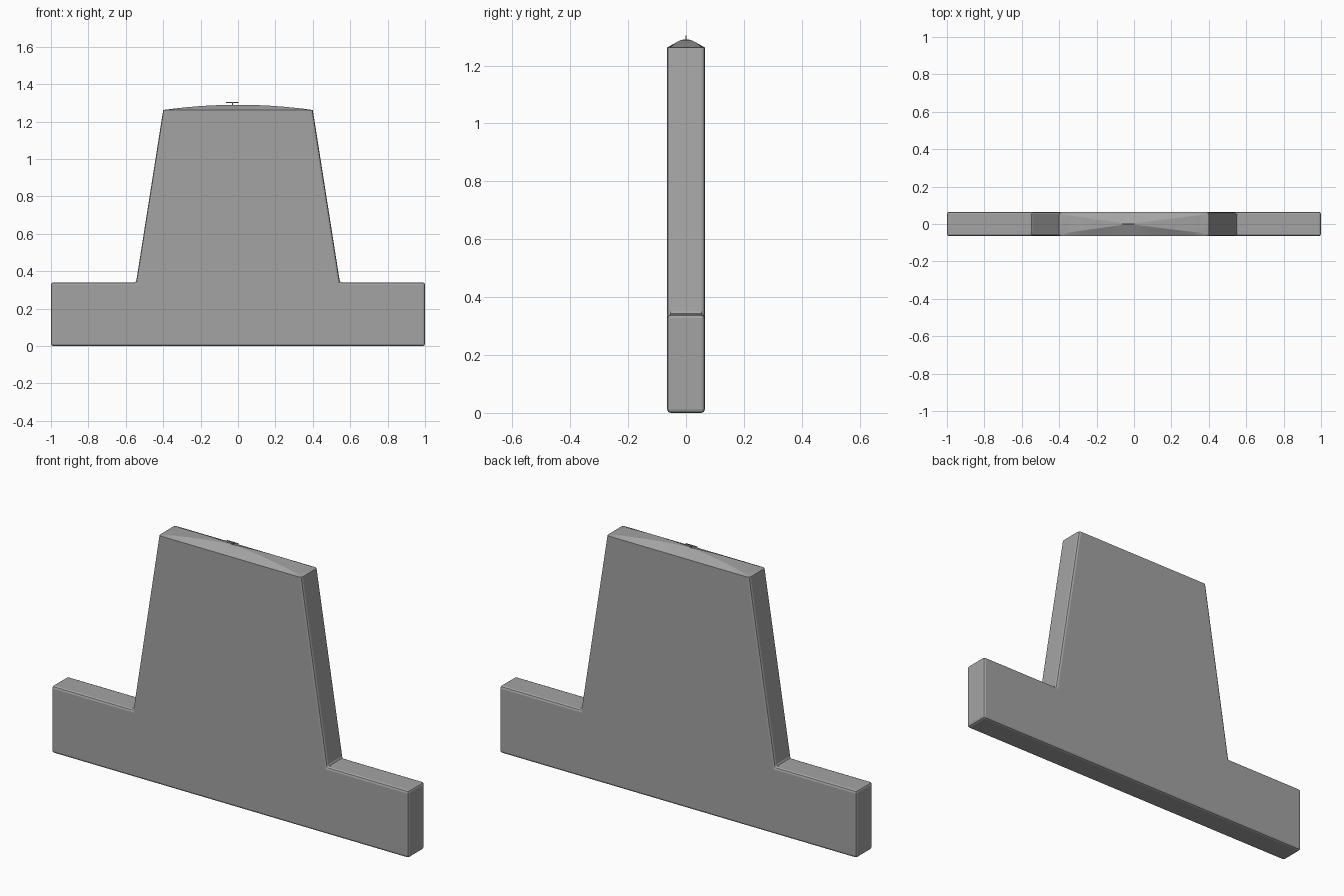
import bpy
import bmesh

if "Cube" in bpy.data.objects:
    bpy.data.objects.remove(bpy.data.objects["Cube"])

HALF_Y = 0.065      # half thickness of the board
TOP_Z = 1.262       # height of the upper corners
PEAK_Z = 1.29       # crown of the arched top
PINCH_X = -0.03     # where the arched top pinches to a point
BEVEL = 0.012

grey = bpy.data.materials.new("mid_grey")
grey.diffuse_color = (0.37, 0.37, 0.37, 1)
grey.use_nodes = True
grey.node_tree.nodes["Principled BSDF"].inputs["Base Color"].default_value = grey.diffuse_color


def make_object(name, bm):
    bmesh.ops.remove_doubles(bm, verts=bm.verts, dist=0.0002)
    mesh = bpy.data.meshes.new(name)
    bm.to_mesh(mesh)
    bm.free()
    mesh.materials.append(grey)
    obj = bpy.data.objects.new(name, mesh)
    bpy.context.collection.objects.link(obj)
    return obj


# Board: wide foot with a tapered upright, extruded and bevelled
right = [(1, 0), (1, 0.34), (0.545, 0.34), (0.4, TOP_Z)]
outline = right + [(-x, z) for x, z in reversed(right)]
bm = bmesh.new()
face = bm.faces.new([bm.verts.new((x, -HALF_Y, z)) for x, z in outline])
ext = bmesh.ops.extrude_face_region(bm, geom=[face])
moved = [g for g in ext["geom"] if isinstance(g, bmesh.types.BMVert)]
bmesh.ops.translate(bm, verts=moved, vec=(0, 2 * HALF_Y, 0))
bmesh.ops.recalc_face_normals(bm, faces=bm.faces)
edges = [e for e in bm.edges if min(v.co.z for v in e.verts) < 1.2]
bmesh.ops.bevel(bm, geom=edges, offset=BEVEL, segments=2, profile=0.5,
                affect='EDGES')
bm.normal_update()
# The flat top is replaced by the arched top
lid = [f for f in bm.faces if f.normal.z > 0.9 and f.calc_center_median().z > 1.2]
bmesh.ops.delete(bm, geom=lid, context='FACES')
make_object("board", bm)

# Arched top: a strip that narrows to a point, with sloping front and back
bm = bmesh.new()
xs = [-0.4, -0.39, -0.34, -0.28, -0.21, -0.14, -0.08, PINCH_X,
      0.03, 0.1, 0.17, 0.24, 0.3, 0.35, 0.39, 0.4]
rows = []
for x in xs:
    u = abs(x - PINCH_X) / (0.4 - PINCH_X if x > PINCH_X else 0.4 + PINCH_X)
    edge_y = HALF_Y - BEVEL if abs(x) > 0.395 else HALF_Y
    strip_y = (HALF_Y - BEVEL) * u
    z = TOP_Z + (PEAK_Z - TOP_Z) * (1 - (x / 0.4) ** 2)
    section = [(-edge_y, TOP_Z), (-strip_y, z), (strip_y, z), (edge_y, TOP_Z)]
    rows.append([bm.verts.new((x, y, h)) for y, h in section])
for a, b in zip(rows, rows[1:]):
    for i in range(3):
        bm.faces.new((a[i], b[i], b[i + 1], a[i + 1]))
bmesh.ops.dissolve_degenerate(bm, dist=0.0002, edges=bm.edges)
bmesh.ops.recalc_face_normals(bm, faces=bm.faces)
arched_top = make_object("arched_top", bm)
bpy.context.view_layer.objects.active = arched_top
arched_top.select_set(True)
bpy.ops.object.shade_smooth_by_angle(angle=0.2)

# Tiny T-shaped fin at the pinch point
bm = bmesh.new()
for size, z in (((0.006, 0.003, 0.016), 1.295), ((0.066, 0.003, 0.004), 1.302)):
    cube = bmesh.ops.create_cube(bm, size=1)["verts"]
    bmesh.ops.scale(bm, vec=size, verts=cube)
    bmesh.ops.translate(bm, vec=(PINCH_X, 0, z), verts=cube)
make_object("top_fin", bm)
